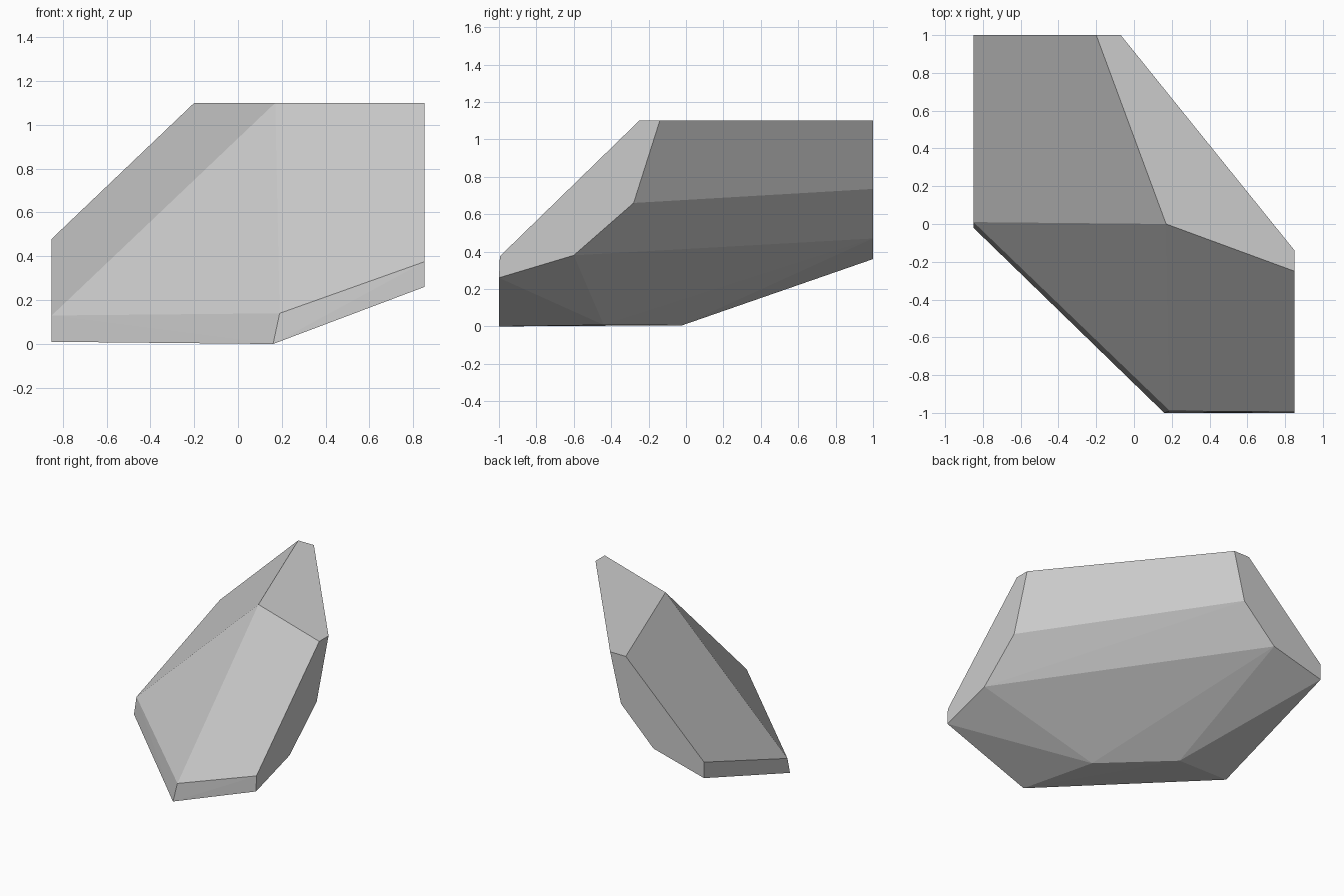
import bpy
import bmesh

if "Cube" in bpy.data.objects:
    bpy.data.objects.remove(bpy.data.objects["Cube"])

# Flat-faced boulder described by the corner outlines of its facets
top = [(-0.20, 1, 1.10), (0.17, 0, 1.10), (0.85, -0.25, 1.10),
       (0.85, -0.14, 1.10), (-0.07, 1, 1.10)]
right_rim = [(0.85, -0.28, 0.66), (0.85, -0.60, 0.38),
             (0.85, -1, 0.26), (0.85, -0.995, 0.375)]
back_rim = [(-0.16, 1, 0.735), (-0.43, 1, 0.47),
            (-0.85, 1, 0.36), (-0.85, 1, 0.48)]
front_lip = [(0.19, -0.99, 0.14), (-0.85, 0.01, 0.13)]
base = [(0.16, -1, 0), (-0.85, -0.02, 0.01),
        (-0.43, -0.02, 0.006), (0.01, -0.44, 0.008)]

# Wrap the corners in a tight faceted skin
bm = bmesh.new()
for corner in top + right_rim + back_rim + front_lip + base:
    bm.verts.new(corner)
bmesh.ops.convex_hull(bm, input=bm.verts[:])
bmesh.ops.dissolve_limit(bm, angle_limit=0.01, verts=bm.verts[:], edges=bm.edges[:])
bmesh.ops.recalc_face_normals(bm, faces=bm.faces[:])

mesh = bpy.data.meshes.new("boulder")
bm.to_mesh(mesh)
bm.free()

# Single stone colour
stone = bpy.data.materials.new("grey stone")
stone.diffuse_color = (0.60, 0.60, 0.60, 1)
stone.use_nodes = True
stone.node_tree.nodes["Principled BSDF"].inputs["Base Color"].default_value = stone.diffuse_color
mesh.materials.append(stone)

boulder = bpy.data.objects.new("boulder", mesh)
bpy.context.collection.objects.link(boulder)
